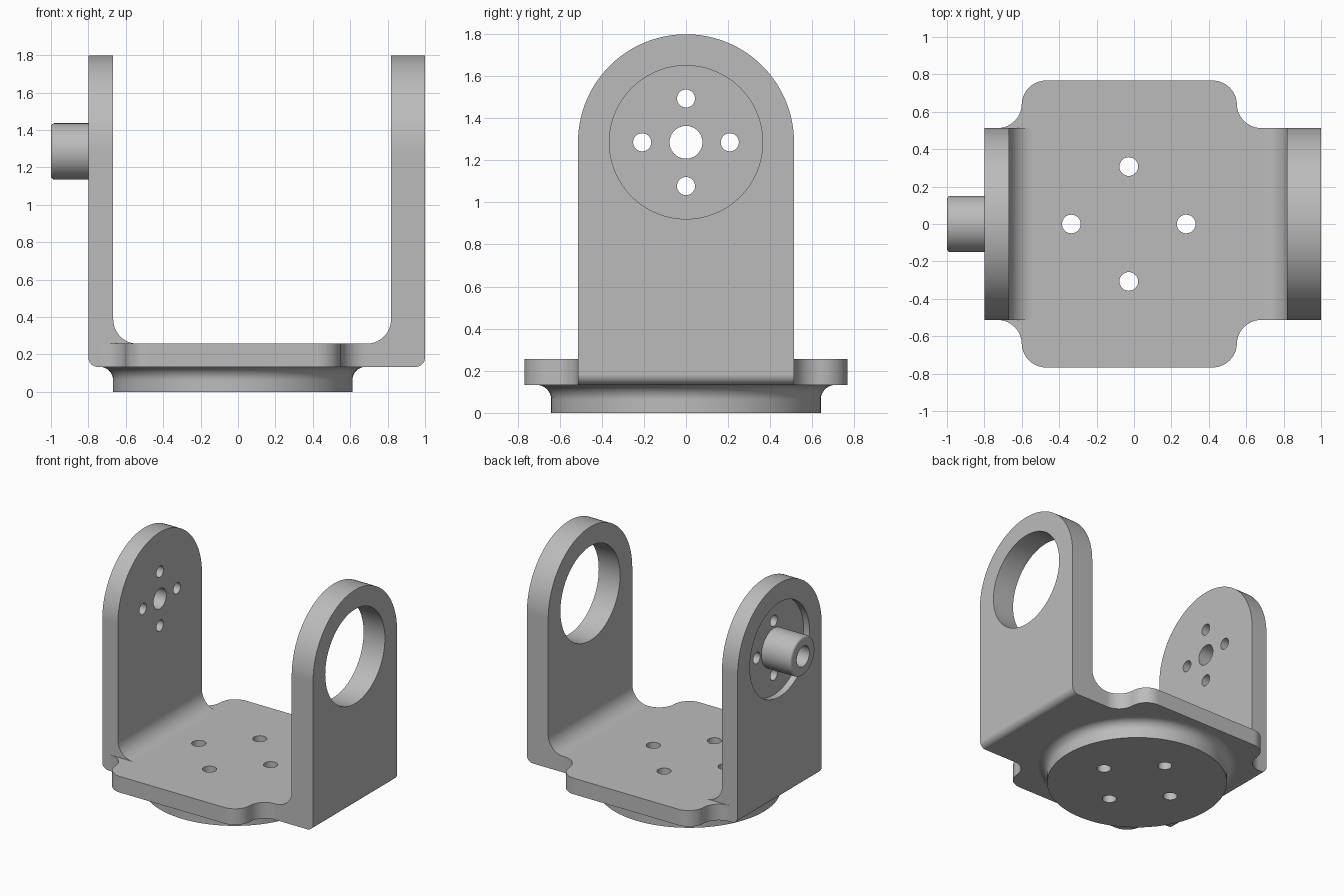
import bpy, bmesh
from math import sin, cos, pi, radians
from mathutils import Matrix, Vector

if "Cube" in bpy.data.objects:
    bpy.data.objects.remove(bpy.data.objects["Cube"])

grey = bpy.data.materials.new("machined grey")
grey.use_nodes = True
grey.diffuse_color = (0.5, 0.5, 0.5, 1)
grey.node_tree.nodes["Principled BSDF"].inputs["Base Color"].default_value = grey.diffuse_color

HALF_W = 0.513         # half width of the arms
AXLE_Z = 1.285         # height of the pivot axis
FLOOR, UNDER = 0.257, 0.133
MID_X = -0.028         # centre of the base
R = 0.13               # main fillet radius


def arc(cx, cy, r, a0, a1, n=14):
    angles = [radians(a0 + (a1 - a0) * i / n) for i in range(n + 1)]
    return [(cx + r * cos(a), cy + r * sin(a)) for a in angles]


def finish(name, bm):
    bmesh.ops.recalc_face_normals(bm, faces=bm.faces)
    mesh = bpy.data.meshes.new(name)
    bm.to_mesh(mesh)
    bm.free()
    mesh.materials.append(grey)
    ob = bpy.data.objects.new(name, mesh)
    bpy.context.collection.objects.link(ob)
    return ob


def prism(name, outline, axis, lo, hi):
    """Extrude a 2D outline along an axis; the outline uses the other two axes in order."""
    bm = bmesh.new()
    verts = []
    for p in outline:
        co = list(p)
        co.insert("xyz".index(axis), lo)
        verts.append(bm.verts.new(co))
    face = bm.faces.new(verts)
    ext = bmesh.ops.extrude_face_region(bm, geom=[face])
    shift = Vector([hi - lo if a == axis else 0 for a in "xyz"])
    bmesh.ops.translate(bm, vec=shift, verts=[v for v in ext["geom"] if isinstance(v, bmesh.types.BMVert)])
    return finish(name, bm)


def lathe(name, profile, matrix, steps=96):
    """Turn a (radius, height) profile around z, then place it."""
    bm = bmesh.new()
    verts = [bm.verts.new((r, 0, h)) for r, h in profile]
    edges = [bm.edges.new(pair) for pair in zip(verts, verts[1:])]
    bmesh.ops.spin(bm, geom=verts + edges, axis=(0, 0, 1), cent=(0, 0, 0), angle=2 * pi, steps=steps)
    bmesh.ops.remove_doubles(bm, verts=bm.verts, dist=1e-5)
    bmesh.ops.transform(bm, matrix=matrix, verts=bm.verts)
    return finish(name, bm)


def boolean(ob, other, operation):
    mod = ob.modifiers.new(operation, "BOOLEAN")
    mod.operation, mod.object, mod.solver = operation, other, "EXACT"
    bpy.context.view_layer.objects.active = ob
    bpy.ops.object.modifier_apply(modifier=mod.name)
    bpy.data.objects.remove(other)


def drill(ob, axis, centre, r, lo, hi, n=40):
    circle = arc(*centre, r, 0, 360, n)[:-1]
    boolean(ob, prism("drill", circle, axis, lo, hi), "DIFFERENCE")


def arm(name, outer, inner):
    """Upright with a rounded outer heel, a filleted inner corner and an arched top."""
    s = 1 if outer > inner else -1
    heel = [(outer - s * (0.05 - x), z) for x, z in arc(0, UNDER + 0.05, 0.05, -90, 0, 8)]
    fillet = [(inner - s * (R - x), z) for x, z in arc(0, FLOOR + R, R, 0, -90)]
    side = heel + [(outer, 2), (inner, 2)] + fillet + [(inner - s * R, UNDER)]
    ob = prism(name, side, "y", -0.7, 0.7)
    arch = [(HALF_W, 0)] + arc(0, AXLE_Z, HALF_W, 0, 180, 64) + [(-HALF_W, 0)]
    boolean(ob, prism("arch", arch, "x", -1.2, 1.2), "INTERSECT")
    return ob


# Base plate with rounded wings front and back
edge = ([(0.75, HALF_W)] + arc(0.68, HALF_W + R, R, 270, 180)
        + arc(0.42, 0.767 - R, R, 0, 90) + arc(-0.47, 0.767 - R, R, 90, 180)
        + arc(-0.73, HALF_W + R, R, 0, -90))
bracket = prism("bracket", edge + [(x, -y) for x, y in reversed(edge)], "z", UNDER, FLOOR)

# Round foot flaring into the plate
foot_profile = [(0, 0), (0.64, 0)] + arc(0.71, UNDER - 0.07, 0.07, 180, 90, 10) + [(0.71, 0.2), (0, 0.2)]
foot = lathe("foot", foot_profile, Matrix.Translation((MID_X, 0, 0)))

# Bearing arm with a large bore
bearing_arm = arm("bearing_arm", 1.0, 0.818)
drill(bearing_arm, "x", (0, AXLE_Z), 0.364, 0.5, 1.2, 96)

# Pivot arm with a shallow outer recess and a ring of screw holes
pivot_arm = arm("pivot_arm", -0.8, -0.667)
drill(pivot_arm, "x", (0, AXLE_Z), 0.364, -1.2, -0.75, 96)
drill(pivot_arm, "x", (0, AXLE_Z), 0.078, -1.2, -0.4)
for i in range(4):
    a = i * pi / 2
    drill(pivot_arm, "x", (0.208 * cos(a), AXLE_Z + 0.208 * sin(a)), 0.043, -1.2, -0.4, 32)

# Join the structure and drill the base mounting holes
for part in (foot, bearing_arm, pivot_arm):
    boolean(bracket, part, "UNION")
for i in range(4):
    a = i * pi / 2
    drill(bracket, "z", (MID_X + 0.307 * cos(a), 0.307 * sin(a)), 0.05, -0.2, 0.5, 32)

# Hollow pivot boss standing in the recess
boss_profile = ([(0.078, 0.75), (0.151, 0.75)] + arc(0.131, 0.98, 0.02, 0, 90, 6)
                + [(0.078, 1.0), (0.078, 0.75)])
boss = lathe("pivot_boss", boss_profile,
             Matrix.Translation((0, 0, AXLE_Z)) @ Matrix.Rotation(-pi / 2, 4, "Y"), 64)

# Smooth curved faces while keeping flats and corners crisp
for ob in (bracket, boss):
    bpy.ops.object.select_all(action="DESELECT")
    ob.select_set(True)
    bpy.context.view_layer.objects.active = ob
    bpy.ops.object.shade_smooth_by_angle(angle=radians(30))
    ob.modifiers.new("Weighted normals", "WEIGHTED_NORMAL").keep_sharp = True
